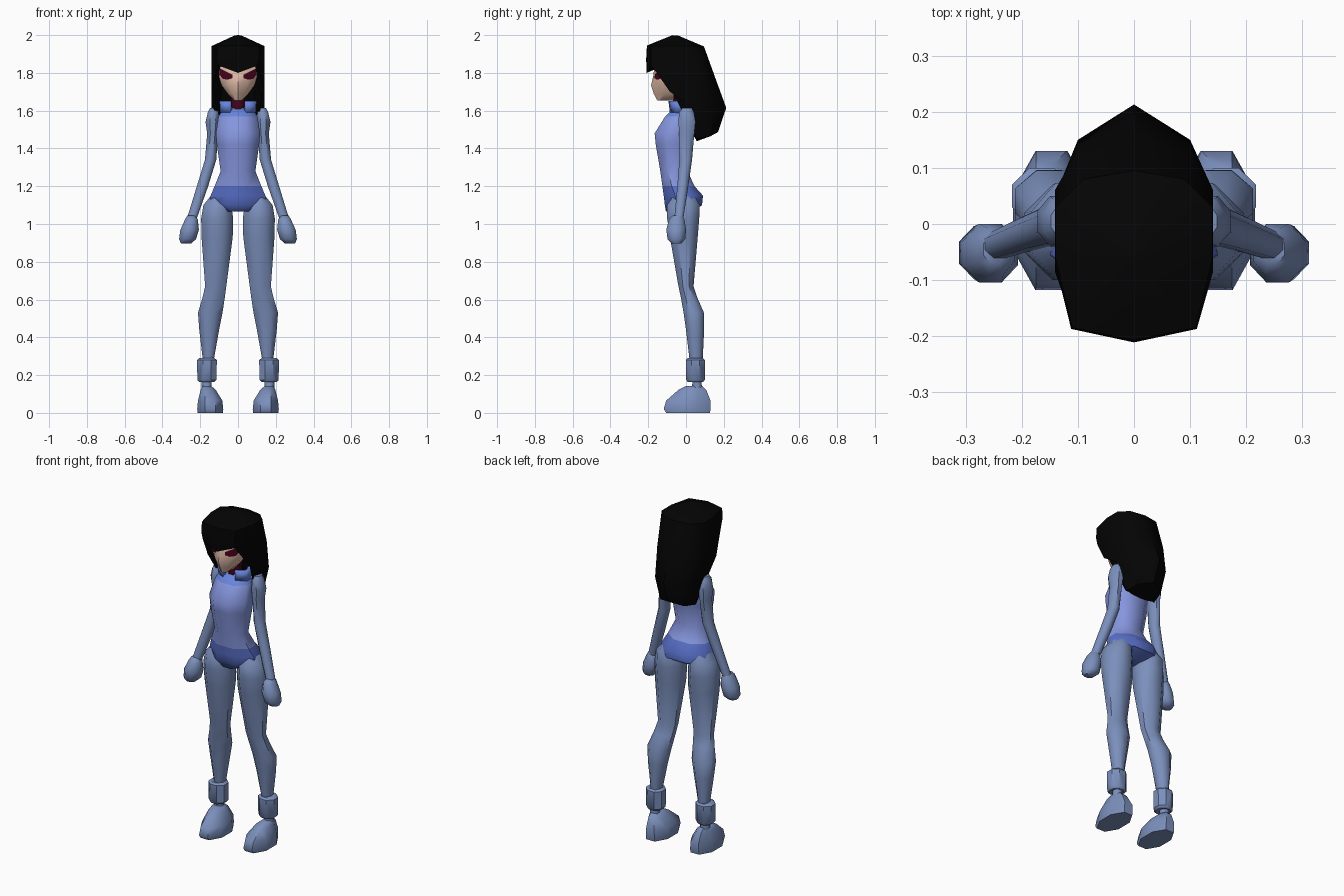
import bpy, bmesh, math


def material(name, r, g, b):
    m = bpy.data.materials.new(name)
    m.diffuse_color = (*[(c / 255) ** 2.2 for c in (r, g, b)], 1)
    return m


SUIT = material("grey_blue", 122, 142, 186)
TOP = material("periwinkle", 132, 148, 220)
BRIEF = material("deep_blue", 88, 110, 198)
COLLAR = material("mid_blue", 104, 132, 220)
SKIN = material("skin", 232, 192, 172)
MAROON = material("dark_maroon", 72, 12, 34)
HAIR = material("black", 12, 12, 12)


def finish(name, bm, mats, rule=None, mirror=False, angle=50):
    bmesh.ops.recalc_face_normals(bm, faces=bm.faces)
    me = bpy.data.meshes.new(name)
    bm.to_mesh(me)
    bm.free()
    for m in mats:
        me.materials.append(m)
    for p in me.polygons:
        p.use_smooth = True
        if rule:
            p.material_index = rule(p.center)
    me.set_sharp_from_angle(angle=math.radians(angle))
    ob = bpy.data.objects.new(name, me)
    bpy.context.collection.objects.link(ob)
    if mirror:
        ob.modifiers.new("mirror", 'MIRROR').use_clip = False
    return ob


def skin_rings(rings, caps=True):
    """Bridge equal-length point rings and close both ends."""
    bm = bmesh.new()
    vs = [[bm.verts.new(p) for p in r] for r in rings]
    n = len(vs[0])
    for a, b in zip(vs, vs[1:]):
        for i in range(n):
            bm.faces.new((a[i], a[(i + 1) % n], b[(i + 1) % n], b[i]))
    if caps:
        bm.faces.new(vs[0])
        bm.faces.new(vs[-1])
    return bm


def octagon(z, x0, x1, y0, y1):
    """Eight-sided ring that fills the given box."""
    k = 1 / math.cos(math.pi / 8)
    out = []
    for i in range(8):
        a = (i + 0.5) * math.pi / 4
        out.append(((x0 + x1) / 2 + math.cos(a) * k * (x1 - x0) / 2,
                    (y0 + y1) / 2 + math.sin(a) * k * (y1 - y0) / 2, z))
    return out


def loft(name, rows, mats, rule=None, mirror=False, angle=50):
    return finish(name, skin_rings([octagon(*r) for r in rows]), mats, rule, mirror, angle)


def symmetric(half):
    """Complete a half ring whose first and last points lie on x = 0."""
    return half + [(-x, y, z) for x, y, z in half[-2:0:-1]]


# Legs, cuffs and feet
loft("leg", [
    (1.16, .07, .135, -.06, .04),
    (1.10, .035, .183, -.10, .073),
    (1.03, .026, .195, -.10, .07),
    (.93, .028, .193, -.085, .062),
    (.67, .062, .174, -.04, .04),
    (.61, .07, .188, -.027, .06),
    (.53, .082, .212, -.013, .095),
    (.44, .10, .205, 0, .096),
    (.27, .13, .185, .02, .088)], [SUIT], mirror=True)
loft("ankle_cuff", [
    (.29, .125, .205, .01, .09), (.28, .112, .217, 0, .10),
    (.175, .114, .215, 0, .10), (.163, .125, .205, .01, .09)], [SUIT], mirror=True, angle=40)
loft("ankle", [(.18, .14, .192, .035, .082), (.11, .14, .192, .03, .085)], [SUIT], mirror=True)
loft("foot", [
    (.143, .142, .188, .00, .085),
    (.122, .118, .198, -.04, .107),
    (.065, .083, .212, -.105, .13),
    (.02, .078, .216, -.118, .13),
    (.0, .08, .214, -.105, .127)], [SUIT], mirror=True)

# Arms and hands
loft("arm", [
    (1.615, .115, .148, -.02, .03),
    (1.59, .103, .16, -.037, .043),
    (1.54, .095, .172, -.04, .05),
    (1.48, .105, .163, -.036, .044),
    (1.34, .115, .175, -.035, .032),
    (1.20, .158, .218, -.046, .012),
    (1.03, .218, .27, -.062, -.014)], [SUIT], mirror=True)
loft("hand", [
    (1.045, .228, .268, -.07, -.02),
    (1.025, .213, .28, -.09, -.008),
    (.97, .207, .305, -.104, .0),
    (.92, .222, .312, -.098, -.004),
    (.897, .248, .302, -.075, -.025)], [SUIT], mirror=True)

# Bodysuit: briefs below the hip line, collar colour at the neckline
loft("torso", [
    (1.065, -.06, .06, -.106, .03),
    (1.10, -.155, .155, -.112, .085),
    (1.15, -.145, .145, -.118, .09),
    (1.20, -.124, .124, -.125, .045),
    (1.28, -.092, .092, -.136, .008),
    (1.42, -.112, .112, -.16, .032),
    (1.48, -.117, .117, -.166, .045),
    (1.57, -.103, .103, -.11, .045),
    (1.60, -.085, .085, -.08, .03),
    (1.615, -.05, .05, -.06, .01)], [TOP, BRIEF, COLLAR],
    lambda c: 1 if c.z < 1.2 else 2 if c.z > 1.575 else 0)

# Stand-up collar, open at the front
bm = skin_rings([octagon(1.59, -.078, .078, -.07, .02),
                 octagon(1.652, -.082, .082, -.077, .015)], caps=False)
bmesh.ops.delete(bm, geom=[min(bm.faces, key=lambda f: f.calc_center_median().y)], context='FACES')
collar = finish("collar", bm, [COLLAR])
s = collar.modifiers.new("thickness", 'SOLIDIFY')
s.thickness = .018
s.offset = -1

# Neck
loft("neck", [(1.59, -.036, .036, -.065, .005), (1.72, -.036, .036, -.075, .01)], [MAROON])

# Head: each row is z, centre front y, cheek x, cheek y, back x, back y
face = [(1.655, -.152, .022, -.135, .02, -.04),
        (1.69, -.171, .055, -.115, .05, 0),
        (1.735, -.185, .088, -.11, .075, .03),
        (1.78, -.174, .101, -.12, .09, .05),
        (1.85, -.165, .098, -.13, .09, .05),
        (1.90, -.14, .09, -.11, .08, .04)]
rings = [symmetric([(0, f, z), (cx * .55, f + (cy - f) * .42, z), (cx, cy, z),
                    (max(cx, bx), -.065, z), (bx, by - .02, z), (0, by, z)])
         for z, f, cx, cy, bx, by in face]
finish("head", skin_rings(rings), [SKIN, MAROON], lambda c: 1 if c.y > -.07 else 0)


# Eyes: thin slanted plates following the face
def face_y(x, z):
    for a, b in zip(face, face[1:]):
        if a[0] <= z <= b[0]:
            t = (z - a[0]) / (b[0] - a[0])
            f, cx, cy = [a[i] + (b[i] - a[i]) * t for i in (1, 2, 3)]
            r = x / cx
            return f + (cy - f) * (r * .42 / .55 if r < .55 else .42 + (r - .55) / .45 * .58)


bm = bmesh.new()
cols = [(.03, 1.772, 1.79), (.0545, 1.764, 1.803), (.08, 1.768, 1.815), (.097, 1.79, 1.825)]
grid = [[bm.verts.new((x, face_y(x, z) - .004, z)) for z in (lo, (lo + hi) / 2, hi)]
        for x, lo, hi in cols]
for a, b in zip(grid, grid[1:]):
    for i in range(2):
        bm.faces.new((a[i], b[i], b[i + 1], a[i + 1]))
finish("eye", bm, [MAROON], mirror=True)

# Hair: crown, fringe, long back, then folded inside
hair = [
    [(0, -.07, 2.0), (.012, -.07, 1.999), (.016, -.06, 1.999),
     (.016, -.05, 1.999), (.012, -.045, 1.999), (0, -.045, 1.999)],
    [(0, -.207, 1.945), (.11, -.185, 1.942), (.14, -.06, 1.942),
     (.14, .03, 1.942), (.09, .08, 1.94), (0, .095, 1.94)],
    [(0, -.211, 1.87), (.112, -.187, 1.88), (.141, -.07, 1.82),
     (.141, .06, 1.78), (.11, .115, 1.77), (0, .16, 1.76)],
    [(0, -.208, 1.80), (.106, -.183, 1.84), (.141, -.085, 1.70),
     (.141, .05, 1.61), (.10, .15, 1.60), (0, .213, 1.615)],
    [(0, -.185, 1.81), (.098, -.16, 1.845), (.125, -.07, 1.70),
     (.10, .05, 1.45), (.08, .13, 1.465), (0, .17, 1.487)],
    [(0, -.08, 1.86), (.06, -.06, 1.86), (.09, .02, 1.67),
     (.085, .052, 1.45), (.05, .056, 1.44), (0, .056, 1.438)],
]
finish("hair", skin_rings([symmetric(h) for h in hair]), [HAIR], angle=40)
